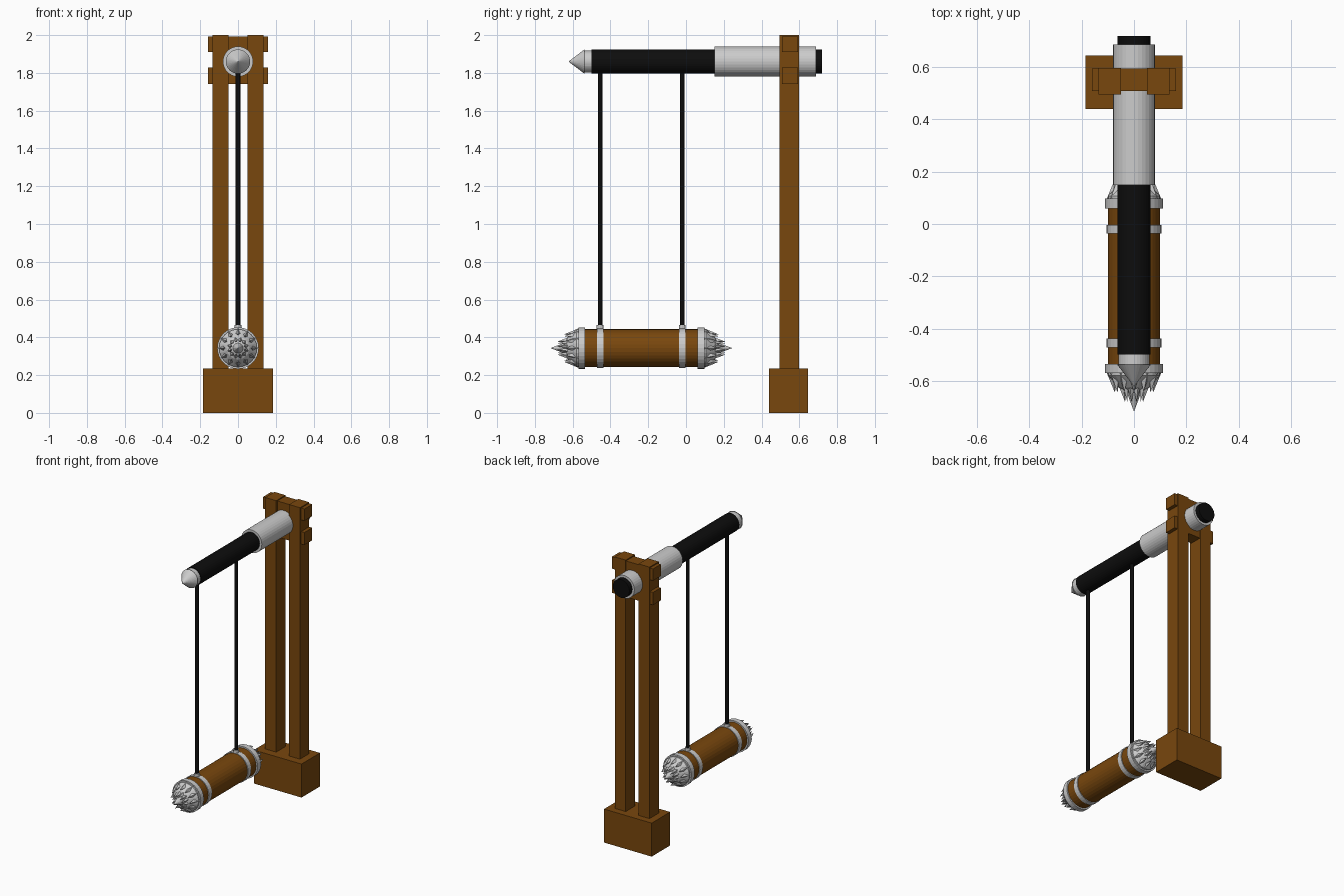
import bpy, bmesh
from math import pi, cos, sin
from mathutils import Vector

if "Cube" in bpy.data.objects:
    bpy.data.objects.remove(bpy.data.objects["Cube"])


def material(name, rgb):
    m = bpy.data.materials.new(name)
    m.diffuse_color = (*rgb, 1)
    m.use_nodes = True
    m.node_tree.nodes["Principled BSDF"].inputs["Base Color"].default_value = m.diffuse_color
    return m


WOOD = material("wood", (0.19, 0.063, 0.004))
BLACK = material("black", (0.004, 0.004, 0.004))


def finish(name, bm, mat=None):
    bmesh.ops.recalc_face_normals(bm, faces=bm.faces)
    me = bpy.data.meshes.new(name)
    bm.to_mesh(me)
    bm.free()
    ob = bpy.data.objects.new(name, me)
    bpy.context.collection.objects.link(ob)
    if mat:
        me.materials.append(mat)
    return ob


def box(name, x, y, z, mat=None):
    bm = bmesh.new()
    bmesh.ops.create_cube(bm, size=1)
    for v in bm.verts:
        v.co = [(a + b) / 2 + c * (b - a) for (a, b), c in zip((x, y, z), v.co)]
    return finish(name, bm, mat)


def lathe(name, profile, z, mat=None, n=32):
    """Solid turned about a line along y at height z; profile is (radius, y)."""
    bm = bmesh.new()
    rings = []
    for r, y in profile:
        if r == 0:
            rings.append([bm.verts.new((0, y, z))])
        else:
            rings.append([bm.verts.new((r * cos(2 * pi * i / n), y, z + r * sin(2 * pi * i / n)))
                          for i in range(n)])
    for a, b in zip(rings, rings[1:]):
        for i in range(n):
            j = (i + 1) % n
            bm.faces.new([a[i], a[j], b[0]] if len(b) == 1 else [a[i], a[j], b[j], b[i]])
    for ring in (rings[0], rings[-1]):
        if len(ring) > 1:
            bm.faces.new(ring)
    return finish(name, bm, mat)


def rod(name, r, y, z0, z1, mat=None, n=12):
    bm = bmesh.new()
    bmesh.ops.create_cone(bm, cap_ends=True, segments=n, radius1=r, radius2=r, depth=z1 - z0)
    bmesh.ops.translate(bm, verts=bm.verts, vec=(0, y, (z0 + z1) / 2))
    return finish(name, bm, mat)


def spikes(name, y, d, z):
    """Cluster of pointed spikes in three tiers, pointing along d (+1 or -1)."""
    bm = bmesh.new()
    # count, base radius, tip radius, spike half width, base offset, tip offset
    tiers = [(12, 0.082, 0.073, 0.022, 0.0, 0.075),
             (12, 0.055, 0.035, 0.026, 0.0, 0.112),
             (1, 0, 0, 0.055, 0.0, 0.148)]
    for t, (n, rb, rt, w, o0, o1) in enumerate(tiers):
        for i in range(n):
            a = 2 * pi * (i + t * 0.5) / n
            out, side = Vector((cos(a), 0, sin(a))), Vector((-sin(a), 0, cos(a)))
            c = Vector((0, y + d * o0, z)) + out * rb
            tip = bm.verts.new(Vector((0, y + d * o1, z)) + out * rt)
            m = 12 if n == 1 else 4
            base = [bm.verts.new(c + w * (out * cos(2 * pi * k / m) + side * sin(2 * pi * k / m)))
                    for k in range(m)]
            bm.faces.new(base)
            for k in range(m):
                bm.faces.new((base[k], base[(k + 1) % m], tip))
    return finish(name, bm)


# stand: foot, two posts, two cross pieces
box("foot_block", (-0.185, 0.185), (0.44, 0.645), (0, 0.235), WOOD)
for s, side in ((-1, "left"), (1, "right")):
    box(side + "_post", sorted((s * 0.05, s * 0.135)), (0.495, 0.597), (0.2, 2), WOOD)
for name, z in (("upper", (1.91, 1.993)), ("lower", (1.74, 1.828))):
    box(name + "_cross_piece", (-0.16, 0.16), (0.508, 0.594), z, WOOD)

# overhead arm with metal sleeve and pointed cap
ARM = 1.86
lathe("arm", [(0.064, -0.5), (0.064, 0.72)], ARM, BLACK)
lathe("arm_sleeve", [(0.08, 0.15), (0.08, 0.687)], ARM)
lathe("arm_tip", [(0.059, -0.495), (0.059, -0.538), (0.064, -0.538), (0, -0.622)], ARM)

# hanging log with end collars and spiked heads
LOG = 0.343
lathe("log", [(0.1, -0.55), (0.1, 0.08)], LOG, WOOD)
for end, y0, y1, d in (("front", -0.535, -0.57, -1), ("back", 0.06, 0.097, 1)):
    lathe(end + "_collar", [(0.11, y0), (0.11, y1)], LOG)
    lathe(end + "_head", [(0.1, y1 - d * 0.01), (0.1, y1 + d * 0.01), (0.06, y1 + d * 0.055),
                          (0, y1 + d * 0.09)], LOG, n=24)
    spikes(end + "_spikes", y1, d, LOG)

# bands, eyelets and ropes
for end, y in (("front", -0.455), ("back", -0.02)):
    lathe(end + "_band", [(0.105, y - 0.017), (0.105, y + 0.017)], LOG)
    rod(end + "_eyelet", 0.018, y, 0.42, 0.465)
    rod(end + "_rope", 0.012, y, 0.44, 1.82, BLACK)
